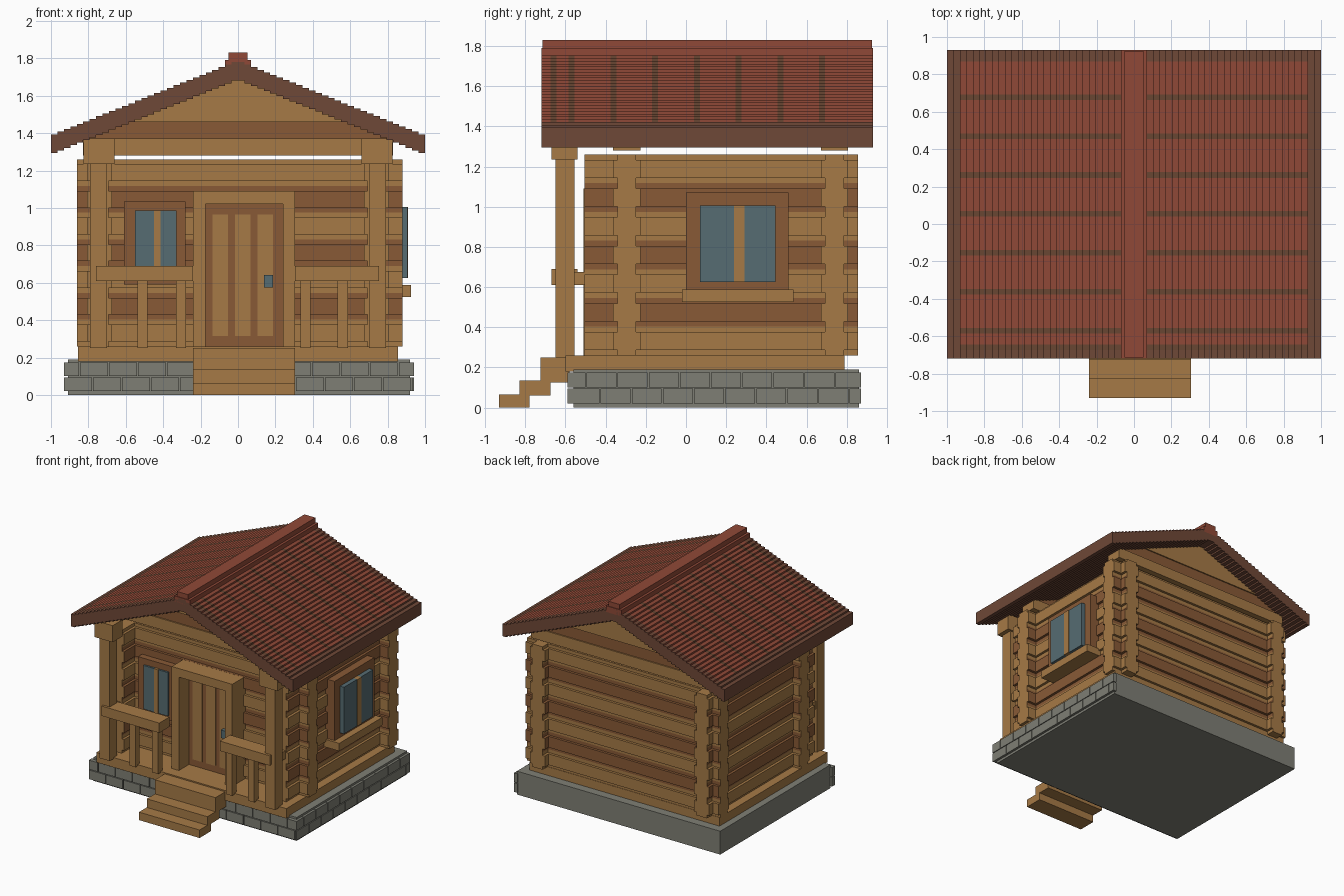
import bpy
import bmesh
from mathutils import Vector

default_cube = bpy.data.objects.get("Cube")
if default_cube:
    bpy.data.objects.remove(default_cube, do_unlink=True)


def to_linear(value):
    value = value / 255
    return value / 12.92 if value < 0.04 else ((value + 0.055) / 1.055) ** 2.4


def make_material(name, *rgb):
    material = bpy.data.materials.new(name)
    material.use_nodes = True
    colour = [to_linear(channel) for channel in rgb] + [1]
    material.diffuse_color = colour
    material.node_tree.nodes["Principled BSDF"].inputs["Base Color"].default_value = colour
    return material


light_wood = make_material("light wood", 166, 122, 70)
dark_wood = make_material("dark wood", 137, 90, 54)
roof_red = make_material("roof red", 144, 73, 55)
roof_brown = make_material("roof brown", 111, 72, 55)
groove_brown = make_material("groove brown", 104, 70, 50)
stone = make_material("stone grey", 127, 127, 117)
glass = make_material("window glass", 86, 108, 114)


def finish(name, bm, *materials):
    bmesh.ops.recalc_face_normals(bm, faces=bm.faces[:])
    mesh = bpy.data.meshes.new(name)
    bm.to_mesh(mesh)
    bm.free()
    for material in materials:
        mesh.materials.append(material)
    obj = bpy.data.objects.new(name, mesh)
    bpy.context.collection.objects.link(obj)
    return obj


def add_box(bm, low, high):
    low, high = Vector(low), Vector(high)
    corners = bmesh.ops.create_cube(bm, size=1)["verts"]
    for vert in corners:
        vert.co = (low + high) / 2 + vert.co * (high - low)


def box(name, material, x, y, z):
    bm = bmesh.new()
    add_box(bm, (x[0], y[0], z[0]), (x[1], y[1], z[1]))
    return finish(name, bm, material)


def loft(bm, rings):
    """Skin a list of closed rings; returns the side faces and both caps."""
    loops = [[bm.verts.new(point) for point in ring] for ring in rings]
    sides = []
    for first, second in zip(loops, loops[1:]):
        for i in range(len(first)):
            sides.append(bm.faces.new((first[i - 1], first[i], second[i], second[i - 1])))
    return sides, [bm.faces.new(loops[0]), bm.faces.new(loops[-1])]


# Foundation slab with brick cladding on the front and the left-hand side
box("foundation_slab", stone, (-0.91, 0.92), (-0.56, 0.86), (0, 0.19))
bm = bmesh.new()
gap = 0.006
for row in range(2):
    bottom = 0.02 + row * 0.08
    for column in range(13):
        start = -0.93 + column * 0.155 - row * 0.07
        left, right = max(start, -0.93), min(start + 0.155 - gap, 0.94)
        if right - left > gap:
            add_box(bm, (left, -0.59, bottom), (right, -0.55, bottom + 0.08 - gap))
    for column in range(11):
        start = -0.58 + column * 0.155 - row * 0.07
        near, far = max(start, -0.58), min(start + 0.155 - gap, 0.87)
        if far - near > gap:
            add_box(bm, (0.91, near, bottom), (0.94, far, bottom + 0.08 - gap))
finish("foundation_bricks", bm, stone)
box("porch_deck", light_wood, (-0.855, 0.855), (-0.6, 0.79), (0.18, 0.26))

# Log walls: stepped log section, alternating colours, pale sawn ends
LOG_HEIGHT = 1 / 7
HALF = LOG_HEIGHT / 2
WIDE, NARROW, SHOULDER = 0.0675, 0.047, 0.045
quarter = [(WIDE, SHOULDER), (NARROW, SHOULDER), (NARROW, HALF)]
section = (quarter + [(-a, b) for a, b in reversed(quarter)]
           + [(-a, -b) for a, b in quarter] + [(a, -b) for a, b in reversed(quarter)])


def log_wall(name, along_x, offset, start, end):
    bm = bmesh.new()
    for level in range(7):
        height = 0.26 + (level + 0.5) * LOG_HEIGHT
        rings = []
        for position in (start, end):
            if along_x:
                rings.append([(position, offset + a, height + b) for a, b in section])
            else:
                rings.append([(offset + a, position, height + b) for a, b in section])
        sides, _ = loft(bm, rings)
        for face in sides:
            face.material_index = level % 2
    finish(name, bm, light_wood, dark_wood)


log_wall("front_log_wall", True, -0.295, -0.86, 0.88)
log_wall("back_log_wall", True, 0.74, -0.86, 0.88)
log_wall("right_log_wall", False, -0.74, -0.505, 0.855)
log_wall("left_log_wall", False, 0.74, -0.505, 0.855)


# Gables, three bands each, tucked under the roof slope
def gable(name, offset):
    bm = bmesh.new()
    levels = [1.28, 1.37, 1.46, 1.7]
    for index, (bottom, top) in enumerate(zip(levels, levels[1:])):
        def half_width(z):
            return min(0.83, (1.72 - z) / 0.42)
        outline = [(-half_width(bottom), bottom), (half_width(bottom), bottom),
                   (half_width(top), top), (-half_width(top), top)]
        depth = WIDE if index != 1 else WIDE - 0.01
        sides, caps = loft(bm, [[(x, offset + d, z) for x, z in outline] for d in (-depth, depth)])
        for face in sides + caps:
            face.material_index = index % 2
    finish(name, bm, light_wood, dark_wood)


gable("front_gable", -0.295)
gable("back_gable", 0.74)

# Roof: stepped shingle outline lofted along y
STEPS = 29
RUN, RISE = 1 / STEPS, 0.4 / STEPS
upper, lower = [], []
for i in range(STEPS):
    inner, outer = i * RUN, (i + 1) * RUN
    top = 1.78 - i * RISE
    upper += [(inner, top), (outer, top)]
    lower += [(inner, top - 0.1), (outer, top - 0.1)]
upper, lower = upper[1:], lower[1:]
outline = ([(-x, z) for x, z in reversed(upper)] + upper
           + lower[::-1] + [(-x, z) for x, z in lower])
grooves = [-0.66] + [-0.57 + 0.208 * k for k in range(7)]
stations = [-0.72]
for centre in grooves:
    stations += [centre - 0.015, centre + 0.015]
stations += [0.87, 0.93]
bm = bmesh.new()
sides, caps = loft(bm, [[(x, y, z) for x, z in outline] for y in stations])
bmesh.ops.recalc_face_normals(bm, faces=bm.faces[:])
for face in caps:
    face.material_index = 1
for face in sides:
    middle = face.calc_center_median()
    inward = middle.x * face.normal.x < -0.001
    in_panel = 0.07 < abs(middle.x) < 0.93
    rim = face.normal.z > 0.5 and (middle.y > 0.87 or middle.y < -0.675)
    if face.normal.z < -0.5 or inward or abs(middle.x) > 0.93 or rim:
        face.material_index = 1
    elif in_panel and any(abs(middle.y - centre) < 0.01 for centre in grooves):
        face.material_index = 2
finish("roof", bm, roof_red, roof_brown, groove_brown)
box("ridge_base", roof_red, (-0.07, 0.07), (-0.72, 0.93), (1.74, 1.79))
box("ridge_cap", roof_red, (-0.05, 0.05), (-0.715, 0.925), (1.78, 1.83))

# Porch posts, caps and side rails
for side, sign in (("left", 1), ("right", -1)):
    def span(a, b):
        return sorted((sign * a, sign * b))
    box(side + "_porch_post", light_wood, span(0.7, 0.79), (-0.65, -0.555), (0.25, 1.3))
    box(side + "_post_cap", light_wood, span(0.66, 0.825), (-0.67, -0.54), (1.235, 1.37))
    box(side + "_side_rail", light_wood, span(0.71, 0.78), (-0.6, -0.49), (0.61, 0.675))

# Front railings
for side, rail, balusters in (("right", (-0.76, -0.24), (-0.51, -0.305)),
                              ("left", (0.305, 0.755), (0.36, 0.56))):
    box(side + "_hand_rail", light_wood, rail, (-0.67, -0.54), (0.61, 0.69))
    for centre in balusters:
        box(side + "_baluster", light_wood, (centre - 0.027, centre + 0.027), (-0.63, -0.575), (0.25, 0.62))

# Entrance steps
for near, far, bottom, top in ((-0.93, -0.78, 0, 0.065), (-0.83, -0.675, 0.06, 0.135),
                               (-0.725, -0.58, 0.125, 0.25)):
    box("entrance_step", light_wood, (-0.24, 0.305), (near, far), (bottom, top))

# Door: deep pale surround, dark leaf, three pale panels and a handle
box("door_jamb_right", light_wood, (-0.24, -0.175), (-0.51, -0.3), (0.26, 1.09))
box("door_jamb_left", light_wood, (0.24, 0.305), (-0.51, -0.3), (0.26, 1.09))
box("door_lintel", light_wood, (-0.24, 0.305), (-0.51, -0.3), (1.02, 1.09))
box("door_leaf", dark_wood, (-0.18, 0.245), (-0.38, -0.3), (0.26, 1.03))
for centre in (-0.095, 0.025, 0.145):
    box("door_panel", light_wood, (centre - 0.042, centre + 0.042), (-0.388, -0.375), (0.315, 0.965))
box("door_handle", glass, (0.14, 0.188), (-0.42, -0.38), (0.575, 0.64))

# Front window
box("front_window_frame", dark_wood, (-0.61, -0.28), (-0.415, -0.3), (0.59, 1.035))
box("front_window_glass", glass, (-0.55, -0.33), (-0.43, -0.4), (0.63, 0.985))
box("front_window_mullion", light_wood, (-0.45, -0.415), (-0.436, -0.4), (0.63, 0.987))

# Side window with sill
box("side_window_frame", dark_wood, (0.75, 0.87), (0, 0.51), (0.58, 1.07))
for near, far in ((0.07, 0.24), (0.29, 0.445)):
    box("side_window_glass", glass, (0.8, 0.905), (near, far), (0.625, 1.005))
box("side_window_mullion", light_wood, (0.8, 0.91), (0.24, 0.29), (0.625, 1.005))
box("side_window_sill", light_wood, (0.75, 0.925), (-0.02, 0.535), (0.525, 0.588))
